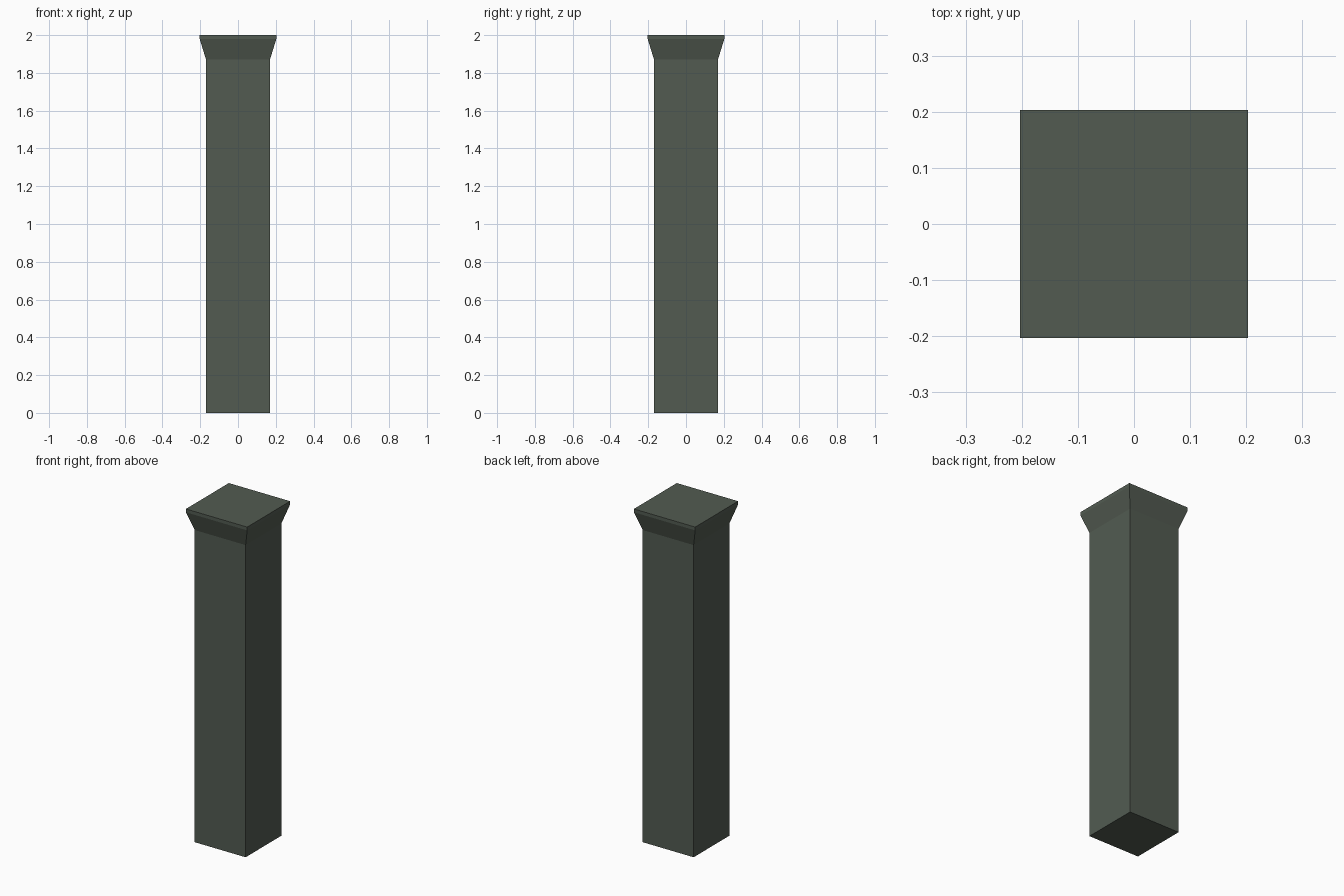
import bpy
import bmesh

if "Cube" in bpy.data.objects:
    bpy.data.objects.remove(bpy.data.objects["Cube"])

# Half-width and height of each square ring, from foot to top
RINGS = [(0.169, 0.0), (0.169, 1.87), (0.203, 1.98), (0.203, 2.0)]


def square_column(name, rings):
    bm = bmesh.new()
    loops = [[bm.verts.new((sx * r, sy * r, z))
              for sx, sy in ((-1, -1), (1, -1), (1, 1), (-1, 1))]
             for r, z in rings]
    # Side walls between neighbouring rings
    for low, high in zip(loops, loops[1:]):
        for i in range(4):
            j = (i + 1) % 4
            bm.faces.new((low[i], low[j], high[j], high[i]))
    # Closed ends
    bm.faces.new(loops[0][::-1])
    bm.faces.new(loops[-1])
    mesh = bpy.data.meshes.new(name)
    bm.to_mesh(mesh)
    bm.free()
    obj = bpy.data.objects.new(name, mesh)
    bpy.context.collection.objects.link(obj)
    return obj


# Square pillar with flared capital and thin top slab
pillar = square_column("square_pillar", RINGS)

# Dark green-grey stone
stone = bpy.data.materials.new("dark_stone")
stone.diffuse_color = (0.085, 0.105, 0.083, 1.0)
stone.use_nodes = True
stone.node_tree.nodes["Principled BSDF"].inputs["Base Color"].default_value = stone.diffuse_color
pillar.data.materials.append(stone)
